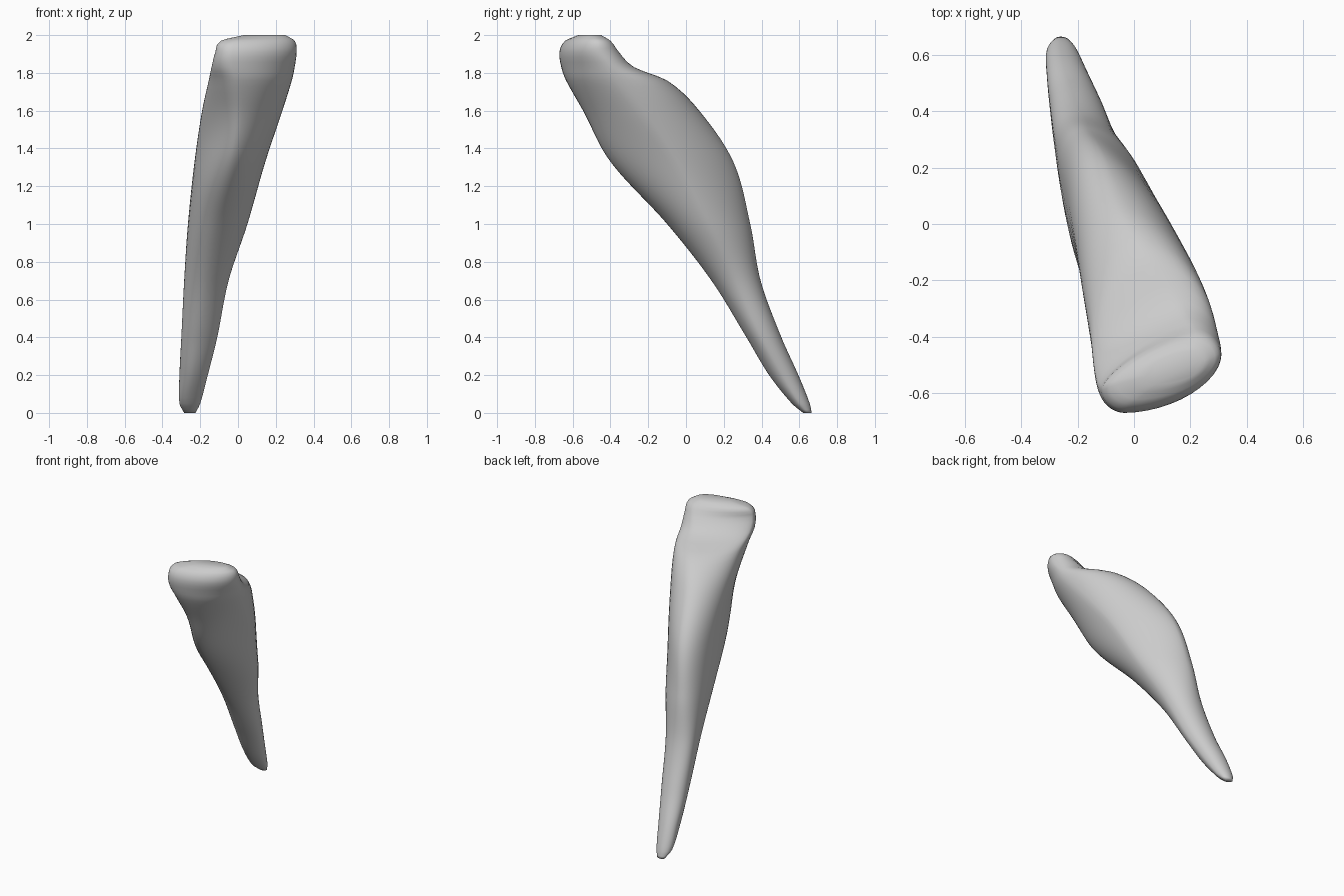
import bpy, bmesh
from math import sin, cos, pi, exp

if "Cube" in bpy.data.objects:
    bpy.data.objects.remove(bpy.data.objects["Cube"])

# Horizontal sections: z, xmin, xmax, ymin, ymax,
# x of front-most point, x of rear-most point, y of left-most, y of right-most, rear-left flatness
ROWS = [
    (0.00, -.285, -.225, .62, .665, -.25, -.26, .65, .64, 1.0),
    (0.05, -.31, -.20, .56, .655, -.26, -.26, .61, .60, 1.0),
    (0.20, -.31, -.16, .44, .595, -.24, -.25, .54, .51, 1.0),
    (0.40, -.30, -.11, .32, .505, -.21, -.22, .43, .40, .95),
    (0.70, -.285, -.05, .135, .395, -.17, -.19, .31, .26, .9),
    (1.00, -.265, .05, -.10, .34, -.12, -.17, .20, .11, .9),
    (1.33, -.23, .145, -.40, .25, -.03, -.12, .06, -.06, .9),
    (1.60, -.19, .235, -.545, .07, .0, -.05, -.17, -.25, 1.0),
    (1.76, -.155, .285, -.635, -.10, -.01, .05, -.38, -.37, 1.15),
    (1.83, -.14, .30, -.66, -.275, -.03, .15, -.52, -.41, 1.35),
    (1.91, -.12, .31, -.67, -.355, -.03, .20, -.58, -.46, 1.5),
    (1.97, -.09, .30, -.64, -.40, -.01, .22, -.57, -.47, 1.4),
    (2.00, .03, .25, -.57, -.45, .08, .20, -.54, -.49, 1.3),
]
ARC = 12


def slope(i, k):
    a, b = ROWS[max(i - 1, 0)], ROWS[min(i + 1, len(ROWS) - 1)]
    return (b[k] - a[k]) / (b[0] - a[0])


def row_at(i, t):
    """Hermite interpolation between two neighbouring sections."""
    a, b = ROWS[i], ROWS[i + 1]
    h = b[0] - a[0]
    out = [a[0] + h * t]
    for k in range(1, 10):
        out.append((2*t**3 - 3*t**2 + 1) * a[k] + (t**3 - 2*t**2 + t) * h * slope(i, k)
                   + (3*t**2 - 2*t**3) * b[k] + (t**3 - t**2) * h * slope(i + 1, k))
    return out


def bump(z, centre, width):
    return exp(-((z - centre) / width) ** 2)


def section(r):
    """Four smooth arcs joining the front, right, rear and left extremes."""
    z, x0, x1, y0, y1, fx, bx, ly, ry, flat = r
    powers = (1.1, 1 + .4 * bump(z, 1.25, .38), flat, 1 + .3 * bump(z, 1.5, .22))
    pts = []
    for q in range(4):
        for j in range(ARC):
            t = j / ARC * pi / 2
            p = powers[q]
            s, c = sin(t) ** p, abs(cos(t)) ** p
            if q == 0:
                pts.append((fx + (x1 - fx) * s, ry + (y0 - ry) * c, z))
            elif q == 1:
                pts.append((bx + (x1 - bx) * c, ry + (y1 - ry) * s, z))
            elif q == 2:
                pts.append((bx + (x0 - bx) * s, ly + (y1 - ly) * c, z))
            else:
                pts.append((fx + (x0 - fx) * c, ly + (y0 - ly) * s, z))
    return pts


# Tooth: lofted crown and root
bm = bmesh.new()
loops = []
for i in range(len(ROWS) - 1):
    n = max(3, round((ROWS[i + 1][0] - ROWS[i][0]) / 0.03))
    for j in range(n):
        loops.append([bm.verts.new(p) for p in section(row_at(i, j / n))])
loops.append([bm.verts.new(p) for p in section(ROWS[-1])])
for a, b in zip(loops, loops[1:]):
    for j in range(4 * ARC):
        k = (j + 1) % (4 * ARC)
        bm.faces.new((a[j], a[k], b[k], b[j]))
bm.faces.new(loops[0][::-1])
bm.faces.new(loops[-1])
bmesh.ops.recalc_face_normals(bm, faces=bm.faces)
for f in bm.faces:
    f.smooth = True
mesh = bpy.data.meshes.new("incisor_tooth")
bm.to_mesh(mesh)
bm.free()
tooth = bpy.data.objects.new("incisor_tooth", mesh)
bpy.context.collection.objects.link(tooth)
